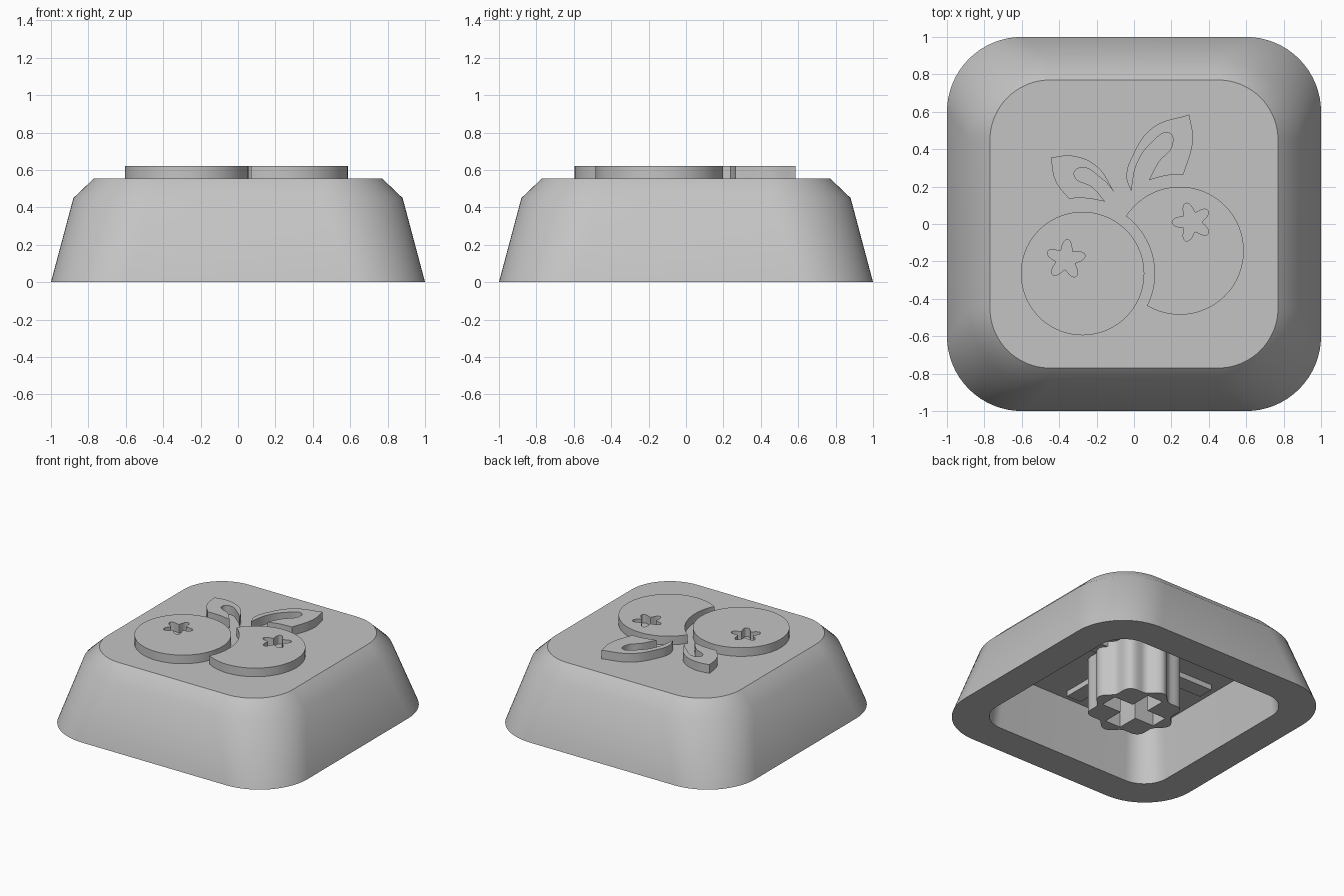
import bpy, bmesh
from math import sin, cos, pi, radians, atan2, acos, hypot

if "Cube" in bpy.data.objects:
    bpy.data.objects.remove(bpy.data.objects["Cube"])

grey = bpy.data.materials.new("plain grey")
grey.use_nodes = True
grey.diffuse_color = (0.55, 0.55, 0.55, 1)
grey.node_tree.nodes["Principled BSDF"].inputs["Base Color"].default_value = grey.diffuse_color


def finish(name, bm, angle=40):
    """Turn a bmesh into a named, shaded object."""
    mesh = bpy.data.meshes.new(name)
    bmesh.ops.remove_doubles(bm, verts=bm.verts, dist=0.0002)
    bmesh.ops.recalc_face_normals(bm, faces=bm.faces)
    bm.to_mesh(mesh)
    bm.free()
    mesh.materials.clear()
    mesh.materials.append(grey)
    obj = bpy.data.objects.new(name, mesh)
    bpy.context.collection.objects.link(obj)
    bpy.ops.object.select_all(action="DESELECT")
    obj.select_set(True)
    bpy.context.view_layer.objects.active = obj
    bpy.ops.object.shade_smooth_by_angle(angle=radians(angle))
    return obj


def rounded_square(half, radius, z, steps=16):
    pts = []
    for corner in range(4):
        mid = pi / 4 + corner * pi / 2
        cx, cy = [(half - radius) * (1 if f(mid) > 0 else -1) for f in (cos, sin)]
        for i in range(steps + 1):
            a = corner * pi / 2 + i / steps * pi / 2
            pts.append((cx + radius * cos(a), cy + radius * sin(a), z))
    return pts


def extrude_outline(name, loops, z0, z1, sharp=None):
    """Extrude flat outlines; loops inside others become holes.
    With sharp corner indices given, the rest of the outline is curved."""
    curve = bpy.data.curves.new(name, "CURVE")
    curve.dimensions = "2D"
    curve.fill_mode = "BOTH"
    curve.extrude = (z1 - z0) / 2
    curve.resolution_u = 8
    for pts in loops:
        if sharp is None:
            spline = curve.splines.new("POLY")
            spline.points.add(len(pts) - 1)
            for p, (x, y) in zip(spline.points, pts):
                p.co = (x, y, 0, 1)
        else:
            spline = curve.splines.new("BEZIER")
            spline.bezier_points.add(len(pts) - 1)
            for i, (p, (x, y)) in enumerate(zip(spline.bezier_points, pts)):
                p.co = (x, y, 0)
                kind = "VECTOR" if i in sharp else "AUTO"
                p.handle_left_type = p.handle_right_type = kind
        spline.use_cyclic_u = True
    temp = bpy.data.objects.new(name + " outline", curve)
    bpy.context.collection.objects.link(temp)
    bpy.context.view_layer.update()
    graph = bpy.context.evaluated_depsgraph_get()
    mesh = bpy.data.meshes.new_from_object(temp.evaluated_get(graph))
    bm = bmesh.new()
    bm.from_mesh(mesh)
    bmesh.ops.translate(bm, verts=bm.verts, vec=(0, 0, (z0 + z1) / 2))
    bpy.data.objects.remove(temp)
    bpy.data.meshes.remove(mesh)
    return finish(name, bm)


def arc(cx, cy, r, a0, a1, steps=48):
    return [(cx + r * cos(a0 + (a1 - a0) * i / steps),
             cy + r * sin(a0 + (a1 - a0) * i / steps)) for i in range(steps + 1)]


def lobed(cx, cy, r, depth, lobes, phase=0, steps=80):
    pts = []
    for i in range(steps):
        a = 2 * pi * i / steps
        d = r + depth * cos(lobes * (a - phase))
        pts.append((cx + d * cos(a), cy + d * sin(a)))
    return pts


# Hollow cap: ceiling, inner wall, rim, outer wall, chamfer, top
CEILING, TOP, RELIEF = 0.42, 0.555, 0.62
sections = [(0.72, 0.18, CEILING), (0.76, 0.2, 0), (1.0, 0.4, 0),
            (0.88, 0.43, 0.45), (0.77, 0.32, TOP)]
bm = bmesh.new()
rings = [[bm.verts.new(p) for p in rounded_square(*s)] for s in sections]
for low, high in zip(rings, rings[1:]):
    n = len(low)
    for i in range(n):
        j = (i + 1) % n
        bm.faces.new((low[i], low[j], high[j], high[i]))
bm.faces.new(rings[0])
bm.faces.new(rings[-1])
finish("cap_body", bm)

# Scalloped stem with a plus-shaped socket
L, W = 0.225, 0.065
socket = [(L, -W), (L, W), (W, W), (W, L), (-W, L), (-W, W),
          (-L, W), (-L, -W), (-W, -W), (-W, -L), (W, -L), (W, -W)]
extrude_outline("stem", [lobed(0, 0, 0.29, 0.025, 8, steps=128), socket], 0, CEILING + 0.02)

# Shallow ribs under the ceiling, running out from the stem
for k, side in enumerate(("left", "back", "right", "front")):
    c, s = cos(k * pi / 2), sin(k * pi / 2)
    box = [(0.26, -0.06), (0.64, -0.06), (0.64, 0.06), (0.26, 0.06)]
    extrude_outline(side + "_rib", [[(x * c - y * s, x * s + y * c) for x, y in box]],
                    CEILING - 0.04, CEILING + 0.02)

# Round berry with a star-shaped hole
BASE = TOP - 0.01
ax, ay, ar = -0.275, -0.265, 0.33
extrude_outline("right_berry", [arc(ax, ay, ar, 0, 2 * pi, 72)[:-1],
                                lobed(-0.365, -0.19, 0.08, 0.026, 5, radians(85))], BASE, RELIEF)

# Second berry, cut back by a gap around the first
bx, by, br, gap = 0.245, -0.143, 0.342, 0.385
dist = hypot(bx - ax, by - ay)
toward = atan2(by - ay, bx - ax)
half_a = acos((dist ** 2 + gap ** 2 - br ** 2) / (2 * dist * gap))
half_b = acos((dist ** 2 + br ** 2 - gap ** 2) / (2 * dist * br))
outer = arc(bx, by, br, toward - pi + half_b, toward + pi - half_b, 64)
inner = arc(ax, ay, gap, toward + half_a, toward - half_a, 32)
extrude_outline("left_berry", [outer + inner[1:-1],
                               lobed(0.31, 0.01, 0.08, 0.026, 5, radians(108))], BASE, RELIEF)

# Leaves, each with a rounded slit open at its base
small_leaf = [(-0.445, 0.355), (-0.33, 0.365), (-0.2, 0.31), (-0.105, 0.17),
              (-0.17, 0.24), (-0.29, 0.3), (-0.32, 0.265), (-0.22, 0.195),
              (-0.155, 0.12), (-0.25, 0.137), (-0.35, 0.137), (-0.42, 0.23)]
extrude_outline("right_leaf", [small_leaf], BASE, RELIEF, sharp={0, 3, 8, 10})
large_leaf = [(-0.015, 0.175), (-0.04, 0.25), (-0.01, 0.36), (0.1, 0.515),
              (0.295, 0.585), (0.315, 0.45), (0.265, 0.265), (0.18, 0.26),
              (0.08, 0.235), (0.13, 0.33), (0.205, 0.425), (0.19, 0.485),
              (0.09, 0.43), (0.015, 0.32)]
extrude_outline("left_leaf", [large_leaf], BASE, RELIEF, sharp={0, 4, 6, 8})
